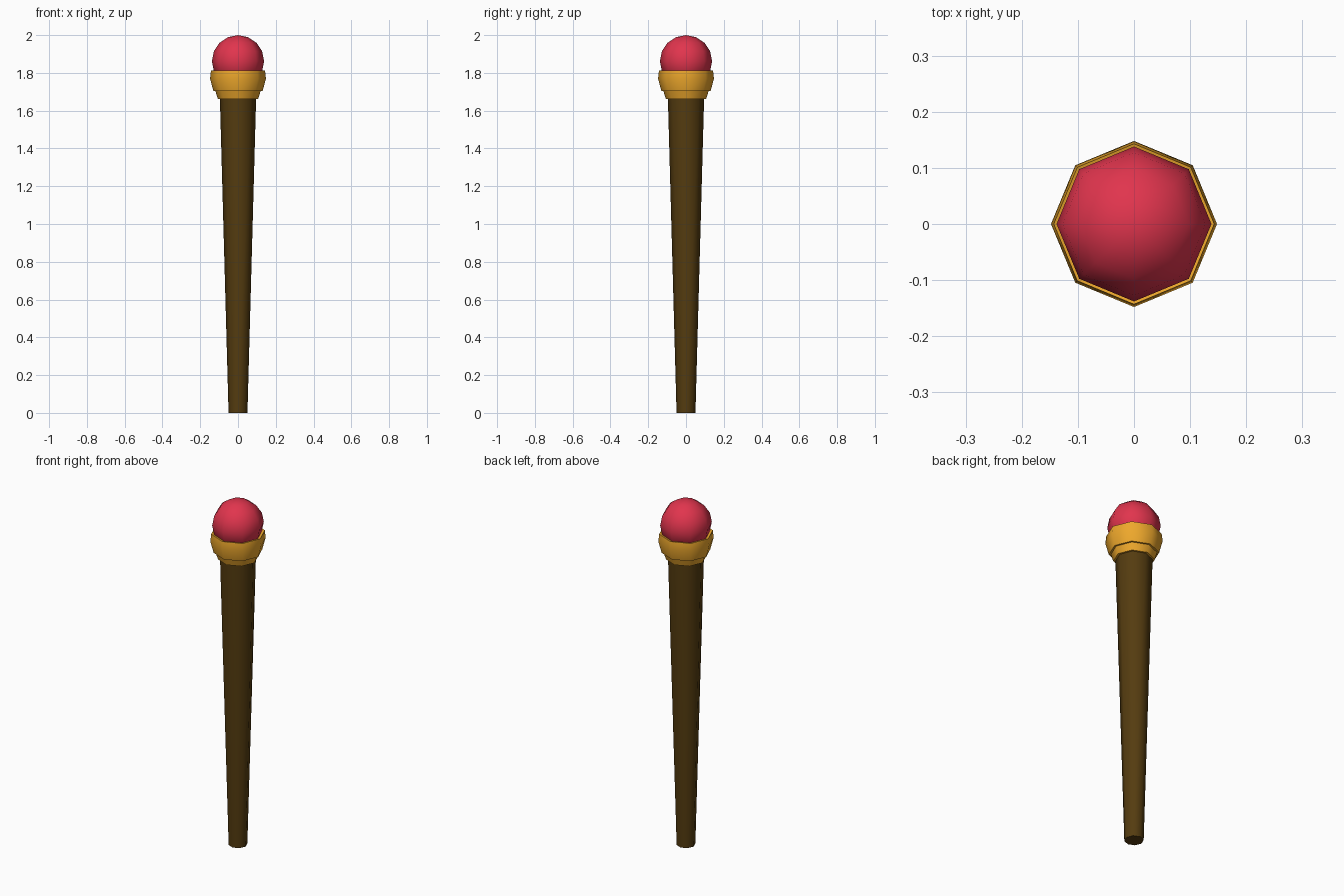
import bpy, bmesh, math

if "Cube" in bpy.data.objects:
    bpy.data.objects.remove(bpy.data.objects["Cube"])

SIDES = 8


def material(name, rgb):
    m = bpy.data.materials.new(name)
    m.diffuse_color = (*rgb, 1)
    m.use_nodes = True
    m.node_tree.nodes["Principled BSDF"].inputs["Base Color"].default_value = m.diffuse_color
    return m


def lathe(name, profile, mat):
    """Eight-sided turned part from (radius, z) points; radius 0 makes a pole."""
    bm = bmesh.new()
    rings = []
    for r, z in profile:
        if r == 0:
            rings.append([bm.verts.new((0, 0, z))] * SIDES)
        else:
            rings.append([bm.verts.new((r * math.cos(i * math.tau / SIDES),
                                        r * math.sin(i * math.tau / SIDES), z))
                          for i in range(SIDES)])
    for a, b in zip(rings, rings[1:]):
        for i in range(SIDES):
            j = (i + 1) % SIDES
            bm.faces.new(list(dict.fromkeys((a[i], a[j], b[j], b[i]))))
    bmesh.ops.recalc_face_normals(bm, faces=bm.faces)
    me = bpy.data.meshes.new(name)
    bm.to_mesh(me)
    bm.free()
    ob = bpy.data.objects.new(name, me)
    bpy.context.collection.objects.link(ob)
    me.materials.append(mat)
    bpy.ops.object.select_all(action='DESELECT')
    ob.select_set(True)
    bpy.context.view_layer.objects.active = ob
    bpy.ops.object.shade_smooth_by_angle(angle=math.radians(55))
    return ob


wood = material("wood", (0.09, 0.045, 0.005))
gold = material("gold", (0.85, 0.39, 0.025))
red = material("red_gem", (0.75, 0.035, 0.075))

# Tapered shaft
lathe("shaft", [(0, 0), (0.05, 0), (0.096, 1.67), (0, 1.67)], wood)

# Small collar under the cup
lathe("collar", [(0, 1.663), (0.107, 1.663), (0.12, 1.705), (0, 1.705)], gold)

# Cup with a rim that dips in to the orb
lathe("cup", [(0, 1.703), (0.13, 1.703), (0.148, 1.77), (0.143, 1.812),
              (0.125, 1.807), (0, 1.75)], gold)

# Orb
R, CZ, STEPS = 0.138, 1.862, 8
lathe("orb", [(0 if k in (0, STEPS) else R * math.sin(k * math.pi / STEPS),
               CZ - R * math.cos(k * math.pi / STEPS))
              for k in range(STEPS + 1)], red)
